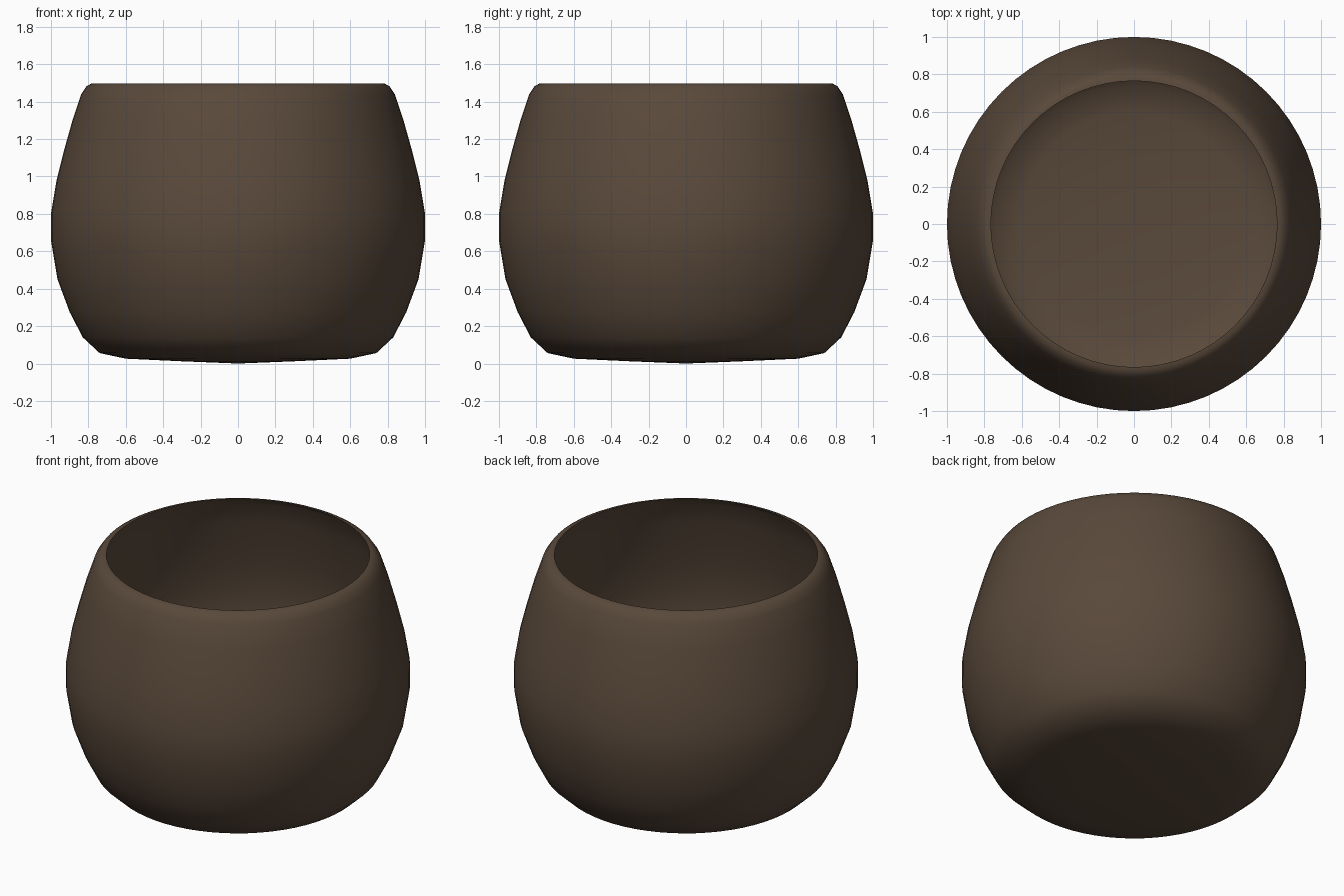
import bpy, bmesh, math

if "Cube" in bpy.data.objects:
    bpy.data.objects.remove(bpy.data.objects["Cube"])

# Pot profile (radius, height): base centre, up the bulging wall, to the rolled rim
PROFILE = [(0, 0), (0.30, 0.012), (0.60, 0.026), (0.74, 0.056), (0.83, 0.14),
           (0.90, 0.275), (0.965, 0.45), (1.0, 0.66), (1.0, 0.80),
           (0.97, 0.98), (0.93, 1.14), (0.885, 1.30), (0.838, 1.44),
           (0.81, 1.482), (0.785, 1.496), (0.765, 1.498)]
SIDES = 64

# Lathe the profile into an open, thin-walled bowl
bm = bmesh.new()
verts = [bm.verts.new((r, 0, z)) for r, z in PROFILE]
edges = [bm.edges.new(pair) for pair in zip(verts, verts[1:])]
bmesh.ops.spin(bm, geom=verts + edges, cent=(0, 0, 0), axis=(0, 0, 1),
               angle=math.tau, steps=SIDES, use_merge=False)
bmesh.ops.remove_doubles(bm, verts=bm.verts[:], dist=0.0005)
bmesh.ops.recalc_face_normals(bm, faces=bm.faces[:])

# Make sure the wall faces outward
wall = max(bm.faces, key=lambda f: f.calc_center_median().xy.length)
if wall.normal.xy.dot(wall.calc_center_median().xy) < 0:
    bmesh.ops.reverse_faces(bm, faces=bm.faces[:])

mesh = bpy.data.meshes.new("pot")
bm.to_mesh(mesh)
bm.free()
pot = bpy.data.objects.new("pot", mesh)
bpy.context.collection.objects.link(pot)

# Smooth, dark brown clay
for poly in mesh.polygons:
    poly.use_smooth = True
clay = bpy.data.materials.new("brown_clay")
clay.diffuse_color = (0.10, 0.066, 0.043, 1)
clay.use_nodes = True
clay.node_tree.nodes["Principled BSDF"].inputs["Base Color"].default_value = clay.diffuse_color
mesh.materials.append(clay)
